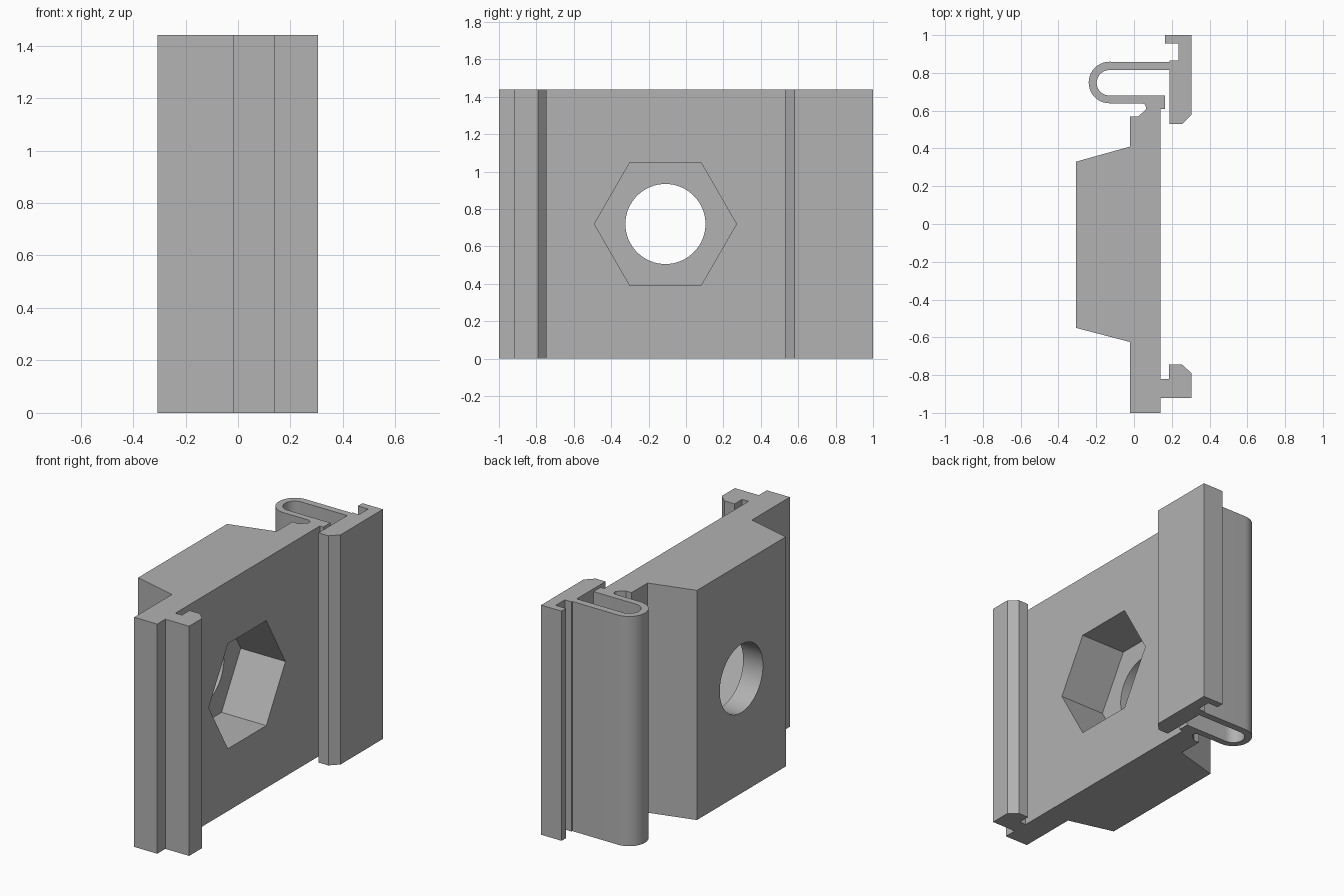
import bpy, bmesh
from math import radians, cos, sin, pi

cube = bpy.data.objects.get("Cube")
if cube:
    bpy.data.objects.remove(cube, do_unlink=True)

HEIGHT = 1.44
HOLE_Y = -0.11

grey = bpy.data.materials.new("plain_grey")
grey.use_nodes = True
colour = (0.445, 0.445, 0.445, 1)
grey.diffuse_color = colour
grey.node_tree.nodes["Principled BSDF"].inputs["Base Color"].default_value = colour


def arc(cx, cy, r, start, end, steps):
    """Points on an arc, angles in degrees."""
    angles = [radians(start + (end - start) * i / steps) for i in range(steps + 1)]
    return [(cx + r * cos(a), cy + r * sin(a)) for a in angles]


def extrude_profile(name, points, height):
    bm = bmesh.new()
    face = bm.faces.new([bm.verts.new((x, y, 0)) for x, y in points])
    top = bmesh.ops.extrude_face_region(bm, geom=[face])
    verts = [v for v in top["geom"] if isinstance(v, bmesh.types.BMVert)]
    bmesh.ops.translate(bm, verts=verts, vec=(0, 0, height))
    bmesh.ops.recalc_face_normals(bm, faces=bm.faces)
    mesh = bpy.data.meshes.new(name)
    bm.to_mesh(mesh)
    bm.free()
    obj = bpy.data.objects.new(name, mesh)
    bpy.context.collection.objects.link(obj)
    mesh.materials.append(grey)
    return obj


def cut_along_x(target, sides, radius, x0, x1):
    """Cut a prism-shaped opening through the plate, then remove the cutter."""
    bpy.ops.mesh.primitive_cylinder_add(
        vertices=sides, radius=radius, depth=x1 - x0,
        location=((x0 + x1) / 2, HOLE_Y, HEIGHT / 2), rotation=(0, pi / 2, 0))
    cutter = bpy.context.object
    cutter.hide_render = True
    cutter.data.materials.append(grey)
    mod = target.modifiers.new("opening", 'BOOLEAN')
    mod.operation = 'DIFFERENCE'
    mod.solver = 'EXACT'
    mod.object = cutter
    bpy.ops.object.select_all(action='DESELECT')
    bpy.context.view_layer.objects.active = target
    target.select_set(True)
    bpy.ops.object.modifier_apply(modifier=mod.name)
    bpy.data.objects.remove(cutter, do_unlink=True)


# Fixed lower hook and the flat mounting face
fixed_hook = [(-0.02, -1), (0.14, -1), (0.14, -0.92), (0.305, -0.92),
              (0.305, -0.79), (0.255, -0.745), (0.185, -0.745),
              (0.185, -0.82), (0.14, -0.82), (0.14, 0.61), (0.165, 0.61),
              (0.165, 0.68)]
# Inside of the looped spring
spring_inside = arc(-0.13, 0.7475, 0.0675, 270, 90, 16)
# Moving latch bar with its lip
latch = [(0.187, 0.815), (0.187, 0.53), (0.255, 0.53), (0.305, 0.58),
         (0.305, 1), (0.163, 1), (0.163, 0.955), (0.235, 0.955),
         (0.235, 0.865), (0.187, 0.865), (0.187, 0.858)]
# Outside of the spring and the relief groove behind it
spring_outside = arc(-0.13, 0.749, 0.11, 90, 270, 20)
groove = arc(0.04, 0.615, 0.024, 90, -30, 6) + [(0.02, 0.568), (-0.02, 0.568)]
# Tapered boss on the back
boss = [(-0.02, 0.41), (-0.307, 0.33), (-0.307, -0.55), (-0.02, -0.625)]

clip = extrude_profile(
    "rail_clip_body",
    fixed_hook + spring_inside + latch + spring_outside + groove + boss, HEIGHT)

# Hexagonal nut pocket from the mounting face, round bolt hole behind it
def hex_pocket_and_bolt_hole():
    cut_along_x(clip, 64, 0.214, -0.5, 0.5 - 0.4)
    # the hexagon points along y
    cut_along_x(clip, 6, 0.38, -0.17, 0.25)


hex_pocket_and_bolt_hole()
bpy.ops.object.shade_smooth_by_angle(angle=radians(25))
